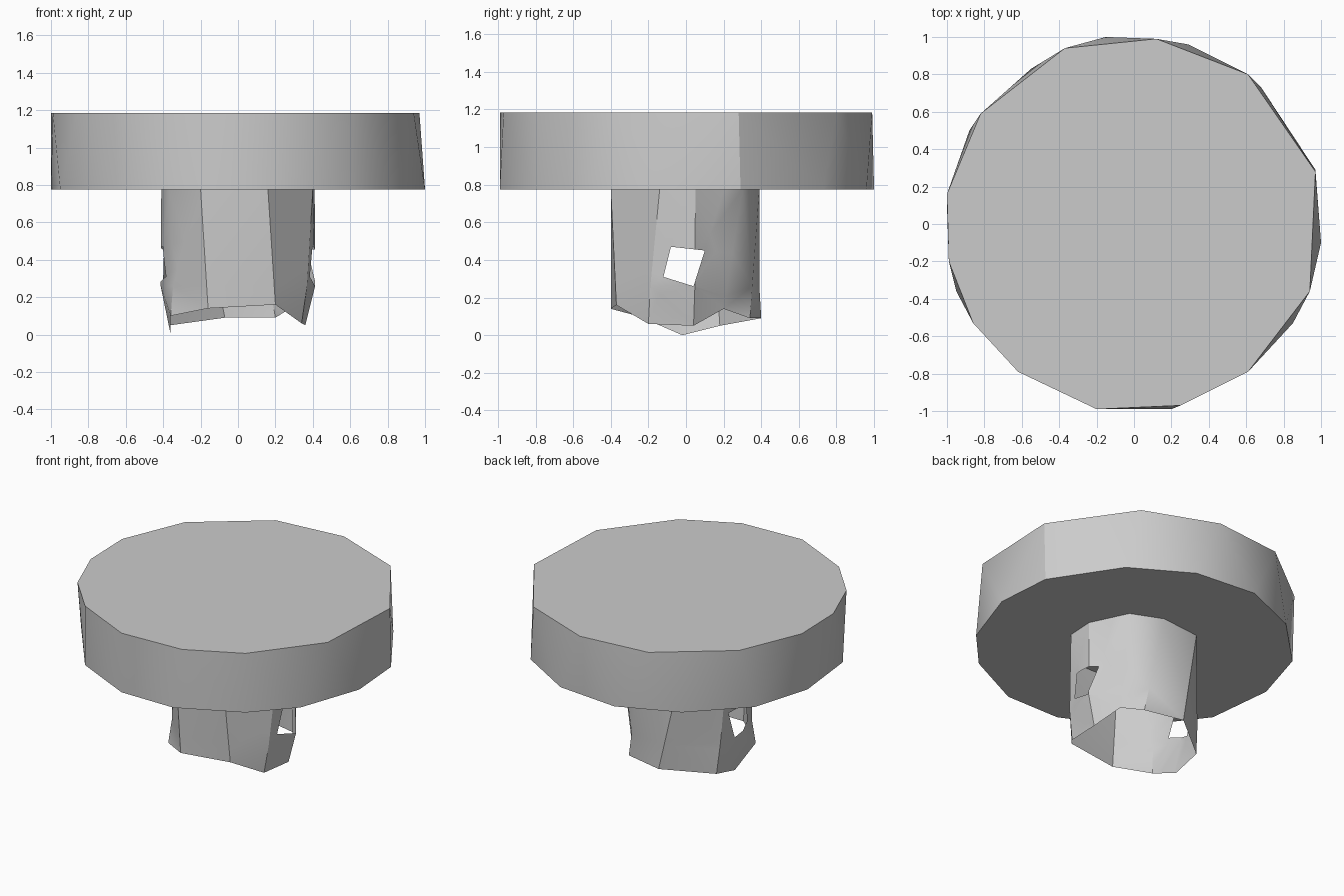
import bpy
import bmesh
from mathutils import Vector

cube = bpy.data.objects.get("Cube")
if cube:
    bpy.data.objects.remove(cube)

GREY = (0.6, 0.6, 0.6, 1.0)
grey = bpy.data.materials.new("plain_grey")
grey.diffuse_color = GREY
grey.use_nodes = True
grey.node_tree.nodes["Principled BSDF"].inputs["Base Color"].default_value = GREY


def finish(bm, name):
    """Turn a bmesh into a smooth-shaded object that keeps its sharp edges."""
    mesh = bpy.data.meshes.new(name)
    bm.to_mesh(mesh)
    bm.free()
    mesh.materials.append(grey)
    obj = bpy.data.objects.new(name, mesh)
    bpy.context.collection.objects.link(obj)
    bpy.ops.object.select_all(action='DESELECT')
    obj.select_set(True)
    bpy.context.view_layer.objects.active = obj
    bpy.ops.object.shade_smooth_by_angle(angle=0.5)
    return obj


# Disc: hull between two slightly different uneven outlines
DISC_BOTTOM, DISC_TOP = 0.775, 1.185
top_outline = [(.97, .28), (.61, .80), (.12, .99), (-.37, .94), (-.82, .59),
               (-1, .16), (-.99, -.2), (-.86, -.53), (-.62, -.79),
               (-.2, -.99), (.25, -.97), (.61, -.79), (.94, -.36)]
bottom_outline = [(1, -.1), (.97, .29), (.68, .73), (.29, .96), (-.15, 1),
                  (-.55, .83), (-.88, .5), (-1, .1), (-.95, -.36),
                  (-.62, -.79), (-.2, -.99), (.2, -.99), (.61, -.79), (.85, -.53)]
bm = bmesh.new()
for outline, z in ((top_outline, DISC_TOP), (bottom_outline, DISC_BOTTOM)):
    for x, y in outline:
        bm.verts.new((x, y, z))
bmesh.ops.convex_hull(bm, input=bm.verts)
bmesh.ops.dissolve_limit(bm, angle_limit=0.01, verts=bm.verts, edges=bm.edges)
bmesh.ops.recalc_face_normals(bm, faces=bm.faces)
finish(bm, "disc")

# Stem: thin open tube with an uneven lower rim
rim = [(.2, -.37, .16), (.34, -.2, .06), (.36, .04, .05), (.28, .2, .14),
       (.2, .34, .09), (-.07, .4, .09), (-.36, .18, .05), (-.36, -.02, 0),
       (-.36, -.25, .1), (-.16, -.4, .14)]
neck = [(.16, -.4), (.4, -.14), (.41, .05), (.29, .3), (.08, .39),
        (-.21, .36), (-.4, .12), (-.41, -.05), (-.37, -.2), (-.2, -.4)]
bm = bmesh.new()
columns = []
for low, high in zip(rim, neck):
    low = Vector(low)
    high = Vector((*high, DISC_BOTTOM))
    mid = low.lerp(high, (0.26 - low.z) / (high.z - low.z))
    if abs(low.x) > 0.3:  # the sides bulge above the rim
        mid.xy = mid.xy.normalized() * 0.415
    columns.append([bm.verts.new(p) for p in (low, mid, high)])
for a, b in zip(columns, columns[1:] + columns[:1]):
    for i in range(2):
        bm.faces.new((a[i], b[i], b[i + 1], a[i + 1]))
bmesh.ops.triangulate(bm, faces=bm.faces)

# Cross hole: slice both side walls along the hole outline and open them
hole = [Vector(p) for p in ((0, -.12, .31), (0, .04, .26), (0, .1, .45), (0, -.08, .47))]
planes = []
for p, q in zip(hole, hole[1:] + hole[:1]):
    d = q - p
    planes.append((p, Vector((0, -d.z, d.y))))


def side_faces():
    return [f for f in bm.faces if abs(f.calc_center_median().x) > 0.3]


for point, normal in planes:
    faces = side_faces()
    edges = {e for f in faces for e in f.edges}
    verts = {v for f in faces for v in f.verts}
    bmesh.ops.bisect_plane(bm, geom=list(verts) + list(edges) + faces,
                           plane_co=point, plane_no=normal)
inside = [f for f in side_faces()
          if all((f.calc_center_median() - p).dot(n) > 0 for p, n in planes)]
bmesh.ops.delete(bm, geom=inside, context='FACES')
finish(bm, "stem")
